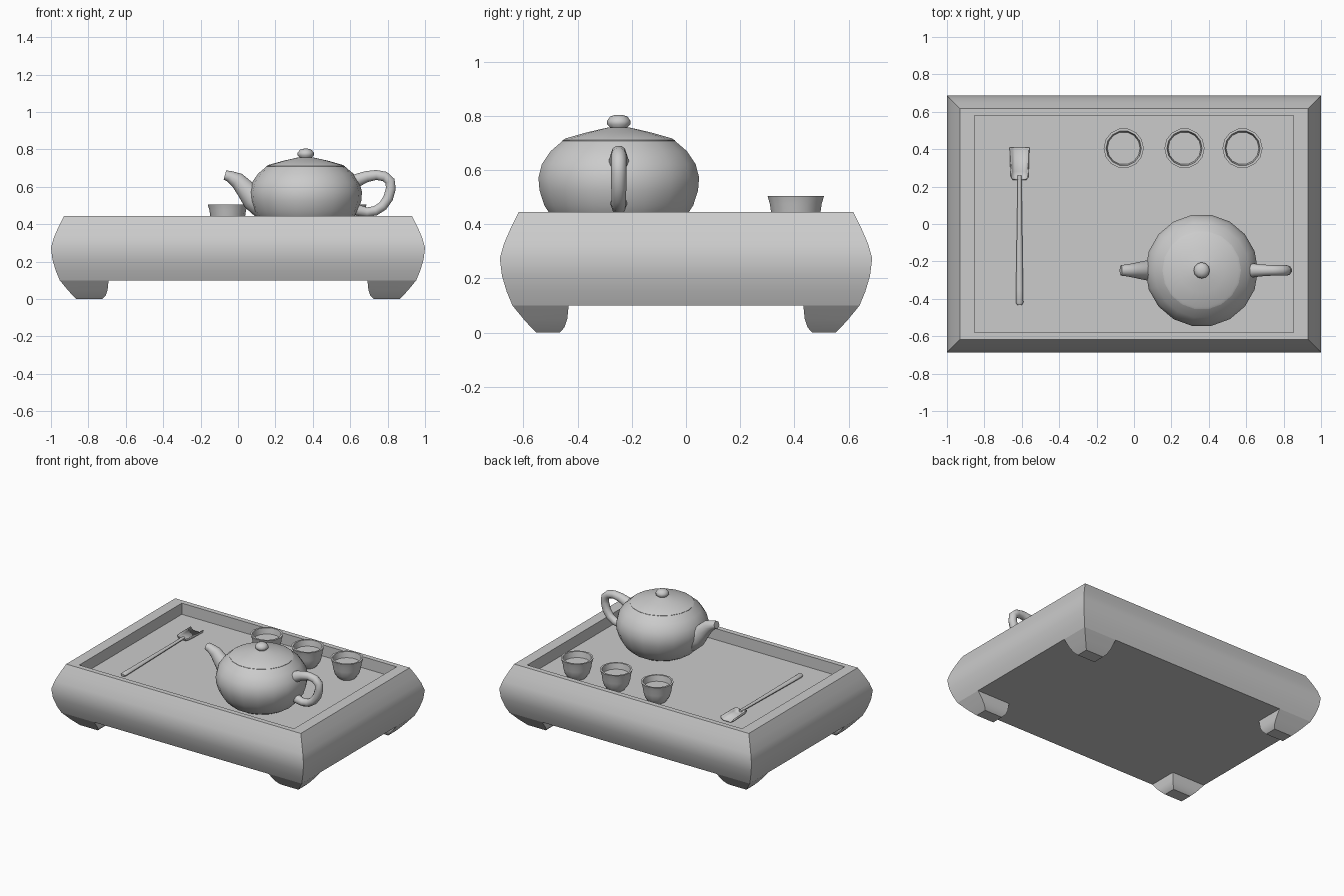
import bpy, bmesh
from math import sin, cos, pi, radians
from mathutils import Vector

HX, HY, FLOOR = 1.0, 0.687, 0.365


def finish(bm, name, angle=40):
    bmesh.ops.recalc_face_normals(bm, faces=bm.faces)
    me = bpy.data.meshes.new(name)
    bm.to_mesh(me)
    bm.free()
    ob = bpy.data.objects.new(name, me)
    bpy.context.collection.objects.link(ob)
    bpy.ops.object.select_all(action='DESELECT')
    ob.select_set(True)
    bpy.context.view_layer.objects.active = ob
    bpy.ops.object.shade_smooth_by_angle(angle=radians(angle))
    return ob


def loft(name, loops, angle=40):
    """Skin a list of equal-length closed point loops and cap both ends."""
    bm = bmesh.new()
    rings = [[bm.verts.new(p) for p in loop] for loop in loops]
    n = len(rings[0])
    for a, b in zip(rings, rings[1:]):
        for i in range(n):
            j = (i + 1) % n
            bm.faces.new((a[i], a[j], b[j], b[i]))
    bm.faces.new(rings[0][::-1])
    bm.faces.new(rings[-1])
    return finish(bm, name, angle)


def rect(x0, x1, y0, y1, z):
    return [(x0, y0, z), (x1, y0, z), (x1, y1, z), (x0, y1, z)]


def lathe(name, profile, cx, cy, n, angle=40):
    return loft(name, [[(cx + r * cos(2 * pi * i / n), cy + r * sin(2 * pi * i / n), z)
                        for i in range(n)] for r, z in profile], angle)


def tube(name, path, side, n=10):
    """Sweep along (point, side radius, up radius)."""
    side = Vector(side)
    pts = [Vector(p[0]) for p in path]
    loops = []
    for k, (p, rs, ru) in enumerate(path):
        t = pts[min(k + 1, len(pts) - 1)] - pts[max(k - 1, 0)]
        up = t.cross(side).normalized()
        loops.append([pts[k] + side * rs * cos(2 * pi * i / n) + up * ru * sin(2 * pi * i / n)
                      for i in range(n)])
    return loft(name, loops, 50)


# Tray: bulging mitred sides, flat rim, sunken floor
sides = [(0.1, 0.047), (0.15, 0.026), (0.21, 0.008), (0.275, 0.0),
         (0.33, 0.016), (0.385, 0.04), (0.445, 0.07), (0.445, 0.145), (FLOOR, 0.145)]
sides[-2:] = [(0.445, 0.148), (FLOOR, 0.148)]
loft("tray", [rect(-HX + d, HX - d, -HY + d * 0.72 if d > 0.1 else -HY + d,
                   HY - d * 0.72 if d > 0.1 else HY - d, z) for z, d in sides], 35)

# Corner feet: outer faces continue the bulge, inner faces round under
foot = [(0.1, 0.047, 0.0), (0.05, 0.088, 0.005), (0.02, 0.115, 0.015), (0.0, 0.135, 0.033)]
for sx, ns in ((-1, "left"), (1, "right")):
    for sy, nf in ((-1, "front"), (1, "back")):
        loft(f"foot_{nf}_{ns}", [rect(sx * (0.692 + i), sx * (HX - d),
                                      sy * (0.433 + i), sy * (HY - d), z)
                                 for z, d, i in foot], 35)

# Teapot body, lid and knob
TX, TY = 0.362, -0.248
lathe("teapot_body", [(0.17, FLOOR), (0.185, FLOOR + 0.008), (0.215, 0.39), (0.25, 0.425),
                      (0.279, 0.47), (0.297, 0.525), (0.301, 0.572), (0.288, 0.622),
                      (0.255, 0.67), (0.21, 0.708)], TX, TY, 18)
lathe("teapot_lid", [(0.21, 0.703), (0.21, 0.71), (0.198, 0.717), (0.12, 0.739),
                     (0.04, 0.757), (0.01, 0.76)], TX, TY, 18)
lathe("lid_knob", [(0.026, 0.745), (0.032, 0.757), (0.043, 0.768), (0.043, 0.782),
                   (0.032, 0.797), (0.015, 0.803), (0.003, 0.804)], TX, TY, 12, 60)

# Spout and handle swept in the teapot's x-z plane
tube("teapot_spout", [((x, TY, z), rs, ru) for x, z, rs, ru in (
    (0.19, 0.51, 0.11, 0.10), (0.125, 0.515, 0.082, 0.085), (0.08, 0.543, 0.056, 0.068),
    (0.04, 0.587, 0.048, 0.052), (-0.005, 0.636, 0.038, 0.042),
    (-0.045, 0.656, 0.031, 0.03), (-0.07, 0.663, 0.028, 0.025))], (0, 1, 0), 12)
tube("teapot_handle", [((x, TY, z), r, r) for x, z, r in (
    (0.60, 0.615, 0.042), (0.645, 0.638, 0.036), (0.69, 0.655, 0.031), (0.74, 0.663, 0.028),
    (0.785, 0.655, 0.028), (0.813, 0.63, 0.028), (0.817, 0.59, 0.028), (0.803, 0.54, 0.028),
    (0.775, 0.498, 0.027), (0.735, 0.472, 0.027), (0.69, 0.464, 0.027),
    (0.65, 0.473, 0.03), (0.61, 0.485, 0.034))], (0, 1, 0))

# Three cups filled with tea
for k, cx in enumerate((-0.055, 0.27, 0.58)):
    lathe(f"cup_{k + 1}", [(0.055, FLOOR), (0.062, FLOOR + 0.006), (0.082, 0.4), (0.093, 0.44),
                           (0.098, 0.475), (0.107, 0.505), (0.094, 0.505), (0.089, 0.475),
                           (0.084, 0.44), (0.07, 0.4), (0.045, 0.385)], cx, 0.405, 14)
    lathe(f"tea_{k + 1}", [(0.086, 0.458), (0.0875, 0.464)], cx, 0.405, 14)

# Tea scoop: tapered stick and a shallow open-ended trough
SX = -0.612
tube("scoop_stick", [((SX, y, z), r, ru) for y, z, r, ru in (
    (-0.432, 0.38, 0.013, 0.009), (-0.42, 0.38, 0.02, 0.014), (-0.35, 0.38, 0.019, 0.013),
    (0.1, 0.383, 0.012, 0.01), (0.26, 0.385, 0.011, 0.009))], (1, 0, 0), 8)
bm = bmesh.new()
rows = []
for y, w, base, rise in ((0.238, 0.034, 0.387, 0.006), (0.25, 0.044, 0.374, 0.02),
                         (0.28, 0.046, 0.37, 0.026), (0.41, 0.05, 0.369, 0.024)):
    rows.append([bm.verts.new((SX + w * u, y, base + rise * h)) for u, h in
                 ((-1, 1), (-0.9, 0.4), (-0.55, 0), (0.55, 0), (0.9, 0.4), (1, 1))])
for a, b in zip(rows, rows[1:]):
    for i in range(5):
        bm.faces.new((a[i], a[i + 1], b[i + 1], b[i]))
scoop = finish(bm, "scoop_blade", 50)
mod = scoop.modifiers.new("thickness", 'SOLIDIFY')
mod.thickness = 0.006
mod.offset = 0
